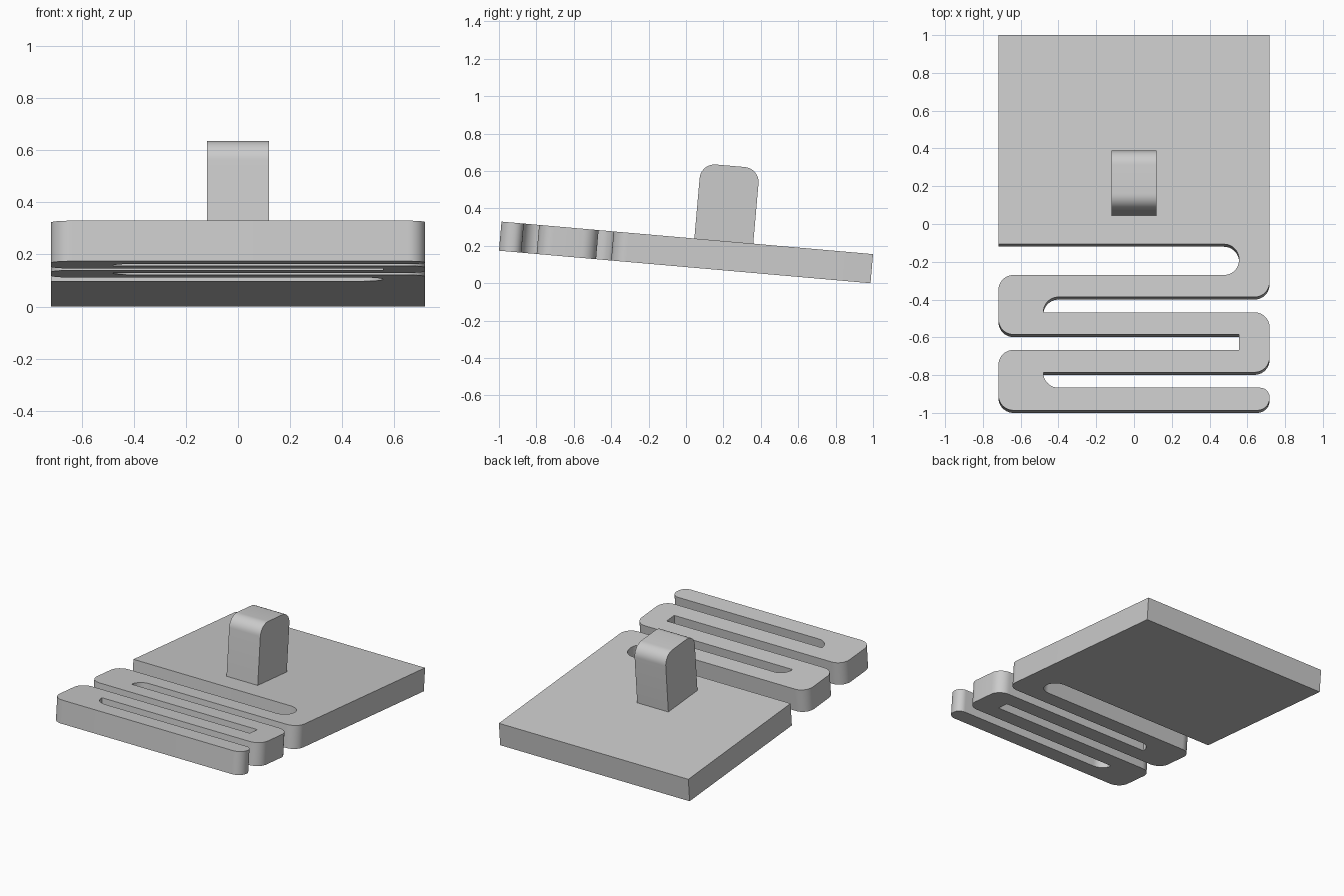
import bpy, bmesh
from math import radians, sin, tan
from mathutils import Vector

default_cube = bpy.data.objects.get("Cube")
if default_cube:
    bpy.data.objects.remove(default_cube)

TILT = radians(5)
HALF_WIDTH, HALF_LENGTH, THICKNESS = 0.718, 0.997, 0.156
RADIUS = 0.08

grey = bpy.data.materials.new("plain grey")
grey.use_nodes = True
colour = (0.6, 0.6, 0.6, 1)
grey.diffuse_color = colour
grey.node_tree.nodes["Principled BSDF"].inputs["Base Color"].default_value = colour


def rounded_outline(corners, steps=10):
    """Turn (a, b, radius) corners into points, with an arc at each rounded one."""
    points = []
    for i, (a, b, radius) in enumerate(corners):
        corner = Vector((a, b))
        if not radius:
            points.append(corner)
            continue
        before = (Vector(corners[i - 1][:2]) - corner).normalized()
        after = (Vector(corners[(i + 1) % len(corners)][:2]) - corner).normalized()
        centre = corner + (before + after) * radius
        for k in range(steps + 1):
            direction = (-after).to_3d().slerp((-before).to_3d(), k / steps).to_2d()
            points.append(centre + direction * radius)
    return points


def extruded_part(name, points, place, depth):
    """Fill the outline and extrude it; every part shares the same tilt."""
    bm = bmesh.new()
    face = bm.faces.new([bm.verts.new(place(p)) for p in points])
    result = bmesh.ops.extrude_face_region(bm, geom=[face])
    moved = [v for v in result["geom"] if isinstance(v, bmesh.types.BMVert)]
    bmesh.ops.translate(bm, verts=moved, vec=depth)
    bmesh.ops.recalc_face_normals(bm, faces=bm.faces)
    mesh = bpy.data.meshes.new(name)
    bm.to_mesh(mesh)
    bm.free()
    mesh.materials.append(grey)
    part = bpy.data.objects.new(name, mesh)
    bpy.context.collection.objects.link(part)
    part.rotation_euler.x = -TILT
    part.location = (0, -THICKNESS * sin(TILT) / 2, HALF_LENGTH * sin(TILT))
    bpy.ops.object.select_all(action="DESELECT")
    part.select_set(True)
    bpy.context.view_layer.objects.active = part
    bpy.ops.object.shade_smooth_by_angle(angle=radians(30))
    return part


def slot(side, end, front, back, inner=(0, 0), mouth=(RADIUS, RADIUS)):
    """Corners of a slot open at one side, listed from front to back."""
    edge = side * HALF_WIDTH
    return [(edge, front, mouth[0]), (end, front, inner[0]),
            (end, back, inner[1]), (edge, back, mouth[1])]


# Flat plate whose front is cut into a folded spring by alternating slots
right_slots = (slot(1, -0.48, -0.877, -0.795, inner=(RADIUS, 0), mouth=(0.05, RADIUS))
               + slot(1, -0.48, -0.476, -0.395, inner=(0, RADIUS)))
left_slots = (slot(-1, 0.556, -0.676, -0.594)
              + slot(-1, 0.556, -0.278, -0.114, inner=(RADIUS, RADIUS), mouth=(RADIUS, 0)))
outline = ([(-HALF_WIDTH, -HALF_LENGTH, RADIUS), (HALF_WIDTH, -HALF_LENGTH, 0.065)]
           + right_slots
           + [(HALF_WIDTH, HALF_LENGTH, 0), (-HALF_WIDTH, HALF_LENGTH, 0)]
           + left_slots[::-1])
extruded_part("spring_plate", rounded_outline(outline),
              lambda p: (p.x, p.y, 0), (0, 0, THICKNESS))

# Upright tab with rounded top edges, set slightly into the plate
tab_front, tab_back, tab_top, tab_half = 0.038, 0.354, THICKNESS + 0.404, 0.118
tab_base = THICKNESS - 0.02
tab = [(tab_front, tab_base, 0), (tab_back, tab_base, 0),
       (tab_back, tab_top, RADIUS), (tab_front, tab_top, RADIUS)]
extruded_part("upright_tab", rounded_outline(tab),
              lambda p: (-tab_half, p.x, p.y), (2 * tab_half, 0, 0))
